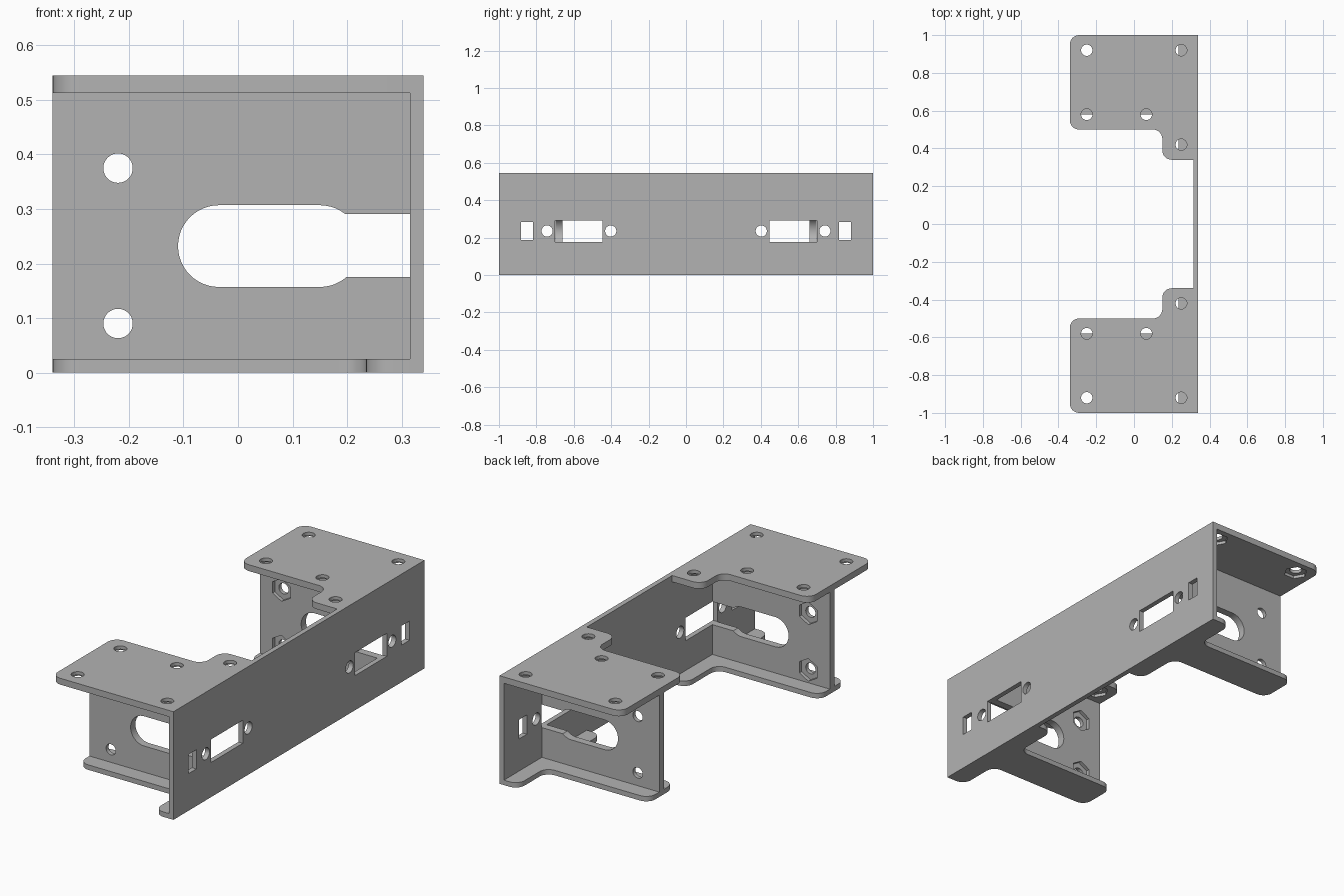
import bpy
import bmesh
from math import cos, sin, pi
from mathutils import Vector

default = bpy.data.objects.get("Cube")
if default:
    bpy.data.objects.remove(default, do_unlink=True)

grey = bpy.data.materials.new("plain grey")
grey.use_nodes = True
COLOUR = (0.45, 0.45, 0.45, 1)
grey.diffuse_color = COLOUR
grey.node_tree.nodes["Principled BSDF"].inputs["Base Color"].default_value = COLOUR

R = 0.05                       # flange corner radius
BACK, INNER, FACE = -0.34, 0.315, 0.34   # x of open edge and plate faces
TOP = 0.545
WEB_IN, WEB_OUT = 0.66, 0.6985


def rounded(points, steps=8):
    """Outline from (u, v, radius) corners, filleted at right angles."""
    out = []
    for i, (u, v, r) in enumerate(points):
        p = Vector((u, v))
        if r == 0:
            out.append(p)
            continue
        a = (Vector(points[i - 1][:2]) - p).normalized()
        b = (Vector(points[(i + 1) % len(points)][:2]) - p).normalized()
        centre = p + (a + b) * r
        for k in range(steps + 1):
            t = k / steps * pi / 2
            out.append(centre - b * r * cos(t) - a * r * sin(t))
    return out


def box(u0, u1, v0, v1):
    return [(u0, v0), (u1, v0), (u1, v1), (u0, v1)]


def ring(u, v, r, n=32, turn=0.0):
    return [(u + r * cos(2 * pi * k / n + turn), v + r * sin(2 * pi * k / n + turn))
            for k in range(n)]


def prism(name, outline, axis, lo, hi):
    """Extrude an outline along the given axis between lo and hi."""
    place = {"x": lambda u, v, w: (w, u, v),
             "y": lambda u, v, w: (u, w, v),
             "z": lambda u, v, w: (u, v, w)}[axis]
    bm = bmesh.new()
    low = [bm.verts.new(place(u, v, lo)) for u, v in outline]
    high = [bm.verts.new(place(u, v, hi)) for u, v in outline]
    bm.faces.new(low)
    bm.faces.new(high)
    for i in range(len(low)):
        j = (i + 1) % len(low)
        bm.faces.new((low[i], low[j], high[j], high[i]))
    bmesh.ops.recalc_face_normals(bm, faces=bm.faces)
    mesh = bpy.data.meshes.new(name)
    bm.to_mesh(mesh)
    bm.free()
    mesh.materials.append(grey)
    obj = bpy.data.objects.new(name, mesh)
    bpy.context.collection.objects.link(obj)
    return obj


# Long upright plate
bracket = prism("mounting_bracket", box(-1, 1, 0, TOP), "x", INNER, FACE)
solids, cutters = [], []


def cut(outline, axis, lo, hi):
    cutter = prism("cutter", outline, axis, lo, hi)
    cutter.hide_render = True
    cutters.append(cutter)


for s in (1, -1):
    def side(points):
        return rounded([(x, s * y, r) for x, y, r in points])

    # Top flange with its inner ear
    solids.append(prism("top_flange", side([
        (FACE, 1, 0), (BACK, 1, R), (BACK, 0.5, R), (0.15, 0.5, R),
        (0.15, 0.34, R), (FACE, 0.34, 0)]), "z", 0.513, TOP))
    # Cross-shaped bottom flange
    solids.append(prism("bottom_flange", side([
        (FACE, 1, 0), (0.235, 1, R), (0.235, 0.78, R), (BACK, 0.78, R),
        (BACK, 0.58, R), (0.235, 0.58, R), (0.235, 0.34, R), (FACE, 0.34, 0)]),
        "z", 0, 0.025))
    # Upright web between the flanges
    w0, w1 = sorted((s * WEB_IN, s * WEB_OUT))
    solids.append(prism("web", box(BACK, 0.33, 0.01, 0.53), "y", w0, w1))

    # Slot and screw holes through the web, with nut pockets on its inner face
    slot = [(-0.035 - 0.075 * sin(k * pi / 24), 0.232 + 0.075 * cos(k * pi / 24)) for k in range(25)]
    slot += [(0.15 + 0.075 * sin(k * pi / 24), 0.232 - 0.075 * cos(k * pi / 24)) for k in range(25)]
    cut(slot, "y", w0 - 0.02, w1 + 0.02)
    n0, n1 = sorted((s * (WEB_IN - 0.02), s * (WEB_IN + 0.018)))
    for z in (0.09, 0.375):
        cut(ring(-0.22, z, 0.027), "y", w0 - 0.02, w1 + 0.02)
        cut(ring(-0.22, z, 0.057, 6, pi / 6), "y", n0, n1)

    # Screw holes in the top flange, with nut pockets underneath
    for x, y in ((-0.25, 0.92), (0.25, 0.92), (-0.25, 0.58), (0.065, 0.58), (0.25, 0.42)):
        cut(ring(x, s * y, 0.03), "z", 0.49, 0.56)
        cut(ring(x, s * y, 0.057, 6), "z", 0.49, 0.528)

    # Window, round holes and small port in the long plate
    cut(box(*sorted((s * 0.4475, s * 0.70)), 0.175, 0.291), "x", 0.15, 0.36)
    cut(box(*sorted((s * 0.8175, s * 0.881)), 0.187, 0.284), "x", 0.29, 0.36)
    for y in (0.4025, 0.7425):
        cut(ring(s * y, 0.235, 0.03), "x", 0.29, 0.36)

# Fuse the solids, then cut the openings
for operands, operation in ((solids, "UNION"), (cutters, "DIFFERENCE")):
    for other in operands:
        mod = bracket.modifiers.new(other.name, "BOOLEAN")
        mod.solver = "EXACT"
        mod.operation = operation
        mod.object = other
result = bpy.data.meshes.new_from_object(
    bracket.evaluated_get(bpy.context.evaluated_depsgraph_get()))
bracket.modifiers.clear()
bracket.data = result
for other in solids + cutters:
    bpy.data.objects.remove(other, do_unlink=True)

# Smooth the rounded corners, keep the edges sharp
bpy.ops.object.select_all(action="DESELECT")
bracket.select_set(True)
bpy.context.view_layer.objects.active = bracket
bpy.ops.object.shade_smooth_by_angle(angle=pi / 6)
